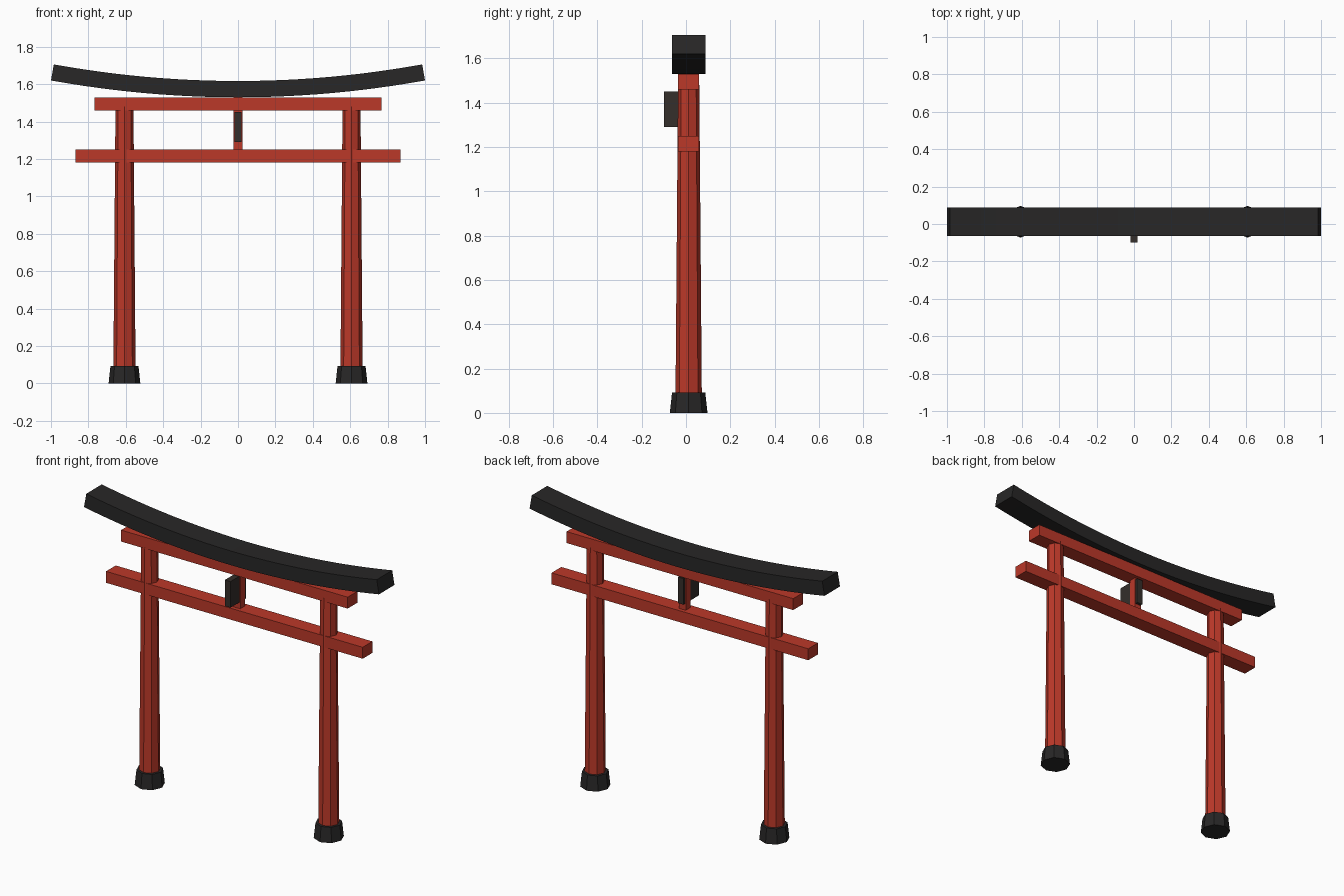
import bpy, bmesh, math
from mathutils import Matrix

if "Cube" in bpy.data.objects:
    bpy.data.objects.remove(bpy.data.objects["Cube"])

YC = 0.012  # depth centre of the gate frame


def material(name, rgb):
    m = bpy.data.materials.new(name)
    m.diffuse_color = (*rgb, 1)
    m.use_nodes = True
    m.node_tree.nodes["Principled BSDF"].inputs["Base Color"].default_value = m.diffuse_color
    return m


RED = material("vermilion", (0.50, 0.04, 0.022))
BLACK = material("black", (0.021, 0.020, 0.020))
BROWN = material("dark_plaque", (0.035, 0.028, 0.024))


def finish(name, bm, mat):
    bmesh.ops.recalc_face_normals(bm, faces=bm.faces)
    me = bpy.data.meshes.new(name)
    bm.to_mesh(me)
    bm.free()
    me.materials.append(mat)
    ob = bpy.data.objects.new(name, me)
    bpy.context.collection.objects.link(ob)
    return ob


def box(name, lo, hi, mat):
    bm = bmesh.new()
    bmesh.ops.create_cube(bm, size=1)
    for v in bm.verts:
        v.co = [(a + b) / 2 + c * (b - a) for a, b, c in zip(lo, hi, v.co)]
    return finish(name, bm, mat)


def octagon(name, x, r1, r2, z1, z2, mat):
    bm = bmesh.new()
    bmesh.ops.create_cone(bm, cap_ends=True, segments=8, radius1=r1, radius2=r2,
                          depth=z2 - z1,
                          matrix=Matrix.Translation((x, YC, (z1 + z2) / 2)))
    return finish(name, bm, mat)


# Tapered posts with black feet
for side, x in (("left", -0.607), ("right", 0.607)):
    octagon(side + "_post", x, 0.06, 0.048, 0.002, 1.48, RED)
    octagon(side + "_foot", x, 0.085, 0.075, 0, 0.092, BLACK)

# Straight cross beams
box("lower_beam", (-0.87, YC - 0.047, 1.18), (0.87, YC + 0.047, 1.25), RED)
box("upper_beam", (-0.768, YC - 0.047, 1.46), (0.768, YC + 0.047, 1.53), RED)

# Centre strut and plaque
box("centre_strut", (-0.023, YC - 0.023, 1.25), (0.023, YC + 0.023, 1.46), RED)
box("plaque", (-0.019, -0.1, 1.29), (0.019, 0.052, 1.45), BROWN)

# Curved top lintel: rectangular section swept along a shallow parabola
bm = bmesh.new()
SEG, THICK, RISE = 24, 0.087, 0.09
rings = []
for i in range(SEG + 1):
    x = -1 + 2 * i / SEG
    z = 1.53 + RISE * x * x
    a = math.atan(2 * RISE * x)
    tx, tz = x - THICK * math.sin(a), z + THICK * math.cos(a)
    rings.append([bm.verts.new(p) for p in (
        (x, YC - 0.075, z), (x, YC + 0.075, z),
        (tx, YC + 0.075, tz), (tx, YC - 0.075, tz))])
for a, b in zip(rings, rings[1:]):
    for k in range(4):
        n = (k + 1) % 4
        bm.faces.new((a[k], a[n], b[n], b[k]))
bm.faces.new(rings[0])
bm.faces.new(rings[-1])
finish("top_lintel", bm, BLACK)
